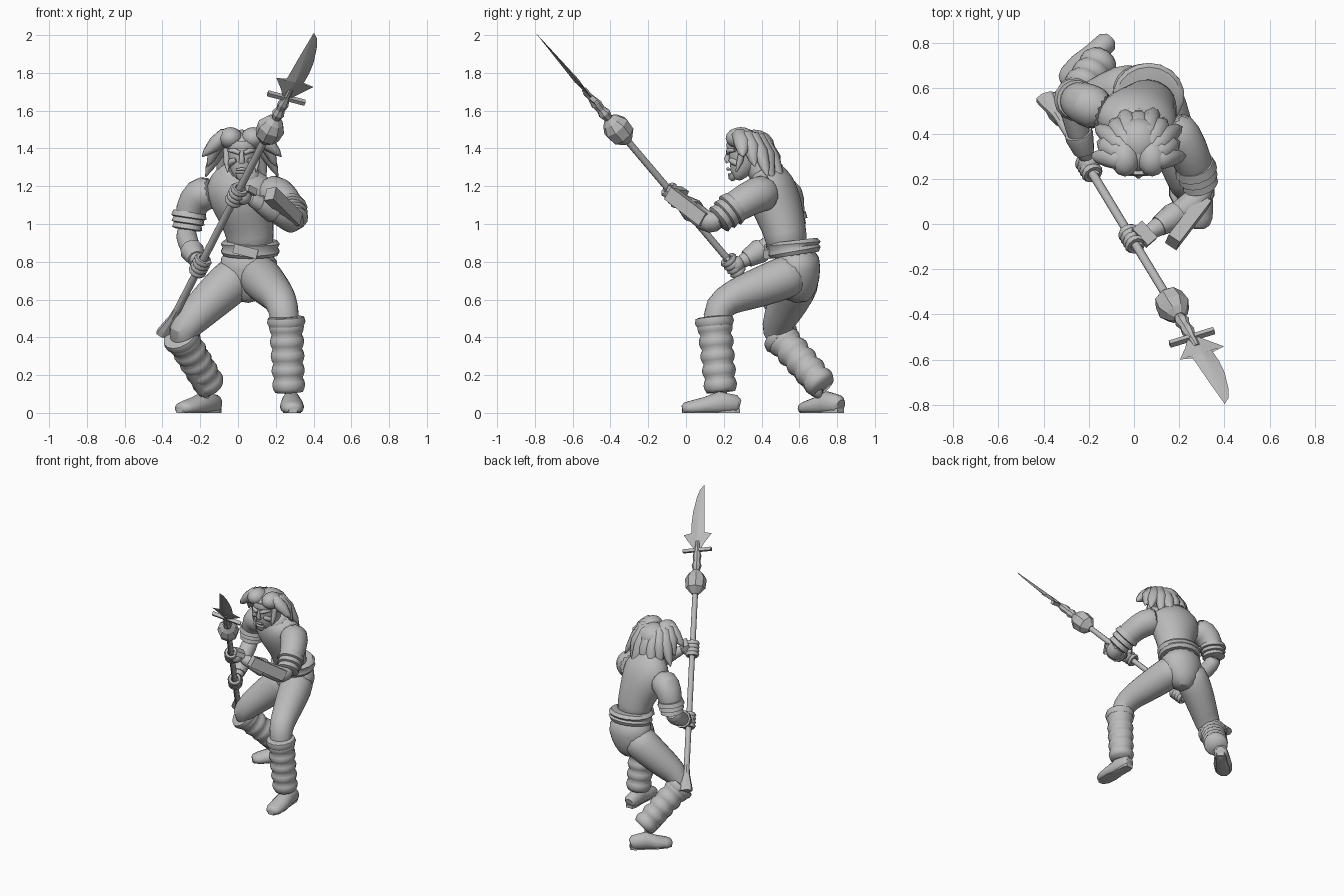
import bpy, bmesh, math
from mathutils import Vector, Matrix

cube = bpy.data.objects.get("Cube")
if cube:
    bpy.data.objects.remove(cube, do_unlink=True)

grey = bpy.data.materials.new("plain_grey")
grey.use_nodes = True
grey.diffuse_color = (0.5, 0.5, 0.5, 1)
grey.node_tree.nodes["Principled BSDF"].inputs["Base Color"].default_value = (0.5, 0.5, 0.5, 1)

X, Y, Z = Vector((1, 0, 0)), Vector((0, 1, 0)), Vector((0, 0, 1))


def finish(name, bm, smooth=True, subdiv=0, angle=50):
    bmesh.ops.recalc_face_normals(bm, faces=bm.faces)
    mesh = bpy.data.meshes.new(name)
    bm.to_mesh(mesh)
    bm.free()
    mesh.materials.append(grey)
    ob = bpy.data.objects.new(name, mesh)
    bpy.context.collection.objects.link(ob)
    if smooth:
        bpy.ops.object.select_all(action='DESELECT')
        ob.select_set(True)
        bpy.context.view_layer.objects.active = ob
        bpy.ops.object.shade_smooth_by_angle(angle=math.radians(angle))
    if subdiv:
        ob.modifiers.new("rounding", 'SUBSURF').levels = subdiv
        ob.modifiers["rounding"].render_levels = subdiv
    return ob


def tube(name, stations, ref=X, sides=12, subdiv=0, smooth=True, ground=False, angle=50):
    """Loft rings (x, y, z, radius along ref[, other radius]) along a path."""
    bm = bmesh.new()
    pts = [Vector(s[:3]) for s in stations]
    rings = []
    for i, s in enumerate(stations):
        t = (pts[min(i + 1, len(pts) - 1)] - pts[max(i - 1, 0)]).normalized()
        n1 = (ref - t * ref.dot(t)).normalized()
        n2 = t.cross(n1)
        ring = []
        for k in range(sides):
            a = 2 * math.pi * (k + 0.5) / sides
            p = pts[i] + n1 * s[3] * math.cos(a) + n2 * s[-1] * math.sin(a)
            if ground:
                p.z = max(p.z, 0)
            ring.append(bm.verts.new(p))
        rings.append(ring)
    for r, q in zip(rings, rings[1:]):
        for k in range(sides):
            bm.faces.new((r[k], r[(k + 1) % sides], q[(k + 1) % sides], q[k]))
    bm.faces.new(rings[0])
    bm.faces.new(rings[-1])
    return finish(name, bm, smooth, subdiv, angle)


def box(name, centre, along, across, size):
    """Box with its length on one axis and its width near another."""
    a = Vector(along).normalized()
    b = (Vector(across) - a * a.dot(Vector(across))).normalized()
    frame = Matrix((a, b, a.cross(b))).transposed().to_4x4()
    bm = bmesh.new()
    bmesh.ops.create_cube(bm, size=1)
    bm.transform(Matrix.Translation(centre) @ frame @ Matrix.Diagonal((*size, 1)))
    return finish(name, bm, False)


def ellipsoid(name, centre, size, seg=12):
    bm = bmesh.new()
    bmesh.ops.create_uvsphere(bm, u_segments=seg, v_segments=8, radius=1)
    bm.transform(Matrix.Translation(centre) @ Matrix.Diagonal((*size, 1)))
    return finish(name, bm, angle=80)


# Torso, hips and belt
twist = Vector((1, -0.22, 0))
tube("torso", [(.07, .54, .84, .125, .11), (.065, .53, .94, .127, .112), (.045, .5, 1.04, .15, .128),
               (.02, .465, 1.14, .185, .14), (0, .445, 1.22, .185, .125), (0, .425, 1.28, .12, .09),
               (.01, .4, 1.31, .06, .055)], twist, 16, 1)
tube("hips", [(.055, .58, .58, .05, .06), (.05, .59, .65, .12, .11), (.055, .59, .76, .17, .13),
              (.065, .575, .87, .145, .13)], X, 16, 1)
tube("belt", [(.065, .575, .835, .145, .13), (.065, .572, .855, .157, .143), (.065, .568, .875, .148, .135),
              (.065, .567, .895, .158, .146), (.065, .565, .912, .142, .13)], X, 18)
box("belt_flap", (.04, .432, .855), (1, -.05, -.25), Z, (.13, .05, .035))
tube("collar", [(.005, .425, 1.265, .115, .1), (.008, .415, 1.285, .105, .09), (.01, .405, 1.3, .085, .07)], twist, 14)

# Neck and head
tube("neck", [(.01, .42, 1.24, .07), (.015, .37, 1.3, .062), (.02, .32, 1.36, .06)])
tube("head", [(.02, .26, 1.235, .025, .022), (.02, .275, 1.262, .05, .045), (.02, .3, 1.31, .07, .077),
              (.02, .31, 1.36, .079, .087), (.02, .315, 1.41, .083, .093), (.02, .32, 1.46, .07, .08),
              (.02, .32, 1.49, .03, .03)], X, 14, 1)
tube("headband", [(.02, .312, 1.4, .088, .098), (.02, .312, 1.412, .092, .102), (.02, .314, 1.428, .087, .097)], X, 16)
tube("nose", [(.02, .23, 1.385, .01, .012), (.02, .215, 1.345, .015, .015), (.02, .225, 1.325, .018, .015)], X, 8)
tube("mouth", [(-.01, .232, 1.288, .005), (.02, .222, 1.292, .009), (.05, .232, 1.288, .005)], Z, 8)
tube("beard", [(.02, .24, 1.27, .035, .02), (.02, .245, 1.245, .03, .022), (.02, .25, 1.228, .01, .01)], X, 8)
for side, s in (("right", -1), ("left", 1)):
    tube(side + "_brow", [(.02 + s * .012, .222, 1.375, .012), (.02 + s * .04, .225, 1.388, .014),
                          (.02 + s * .07, .26, 1.39, .008)], Z, 8)
    tube(side + "_cheek", [(.02 + s * .03, .236, 1.34, .012), (.02 + s * .055, .25, 1.33, .018),
                           (.02 + s * .065, .285, 1.31, .012)], Z, 8)
    tube(side + "_sideburn", [(.02 + s * .08, .3, 1.4, .02), (.02 + s * .08, .285, 1.33, .018),
                              (.02 + s * .075, .265, 1.275, .004)], X, 8)
    ellipsoid(side + "_front_hair", (.02 + s * .06, .29, 1.455), (.065, .08, .058))

# Hair swept out from the parting
ellipsoid("hair_cap", (.02, .36, 1.41), (.105, .11, .09), 16)
locks = 11
for i in range(locks):
    a = math.radians(-14 + 208 * i / (locks - 1))
    c, s = math.cos(a), math.sin(a)
    reach = 1 + .08 * (-1) ** i
    tube(f"hair_lock_{i}", [(.02 + .04 * c, .3 + .03 * s, 1.465, .03),
                            (.02 + .1 * c, .31 + .1 * s, 1.463 - .02 * s, .046, .04),
                            (.02 + .145 * c, .33 + .135 * s, 1.41 - .06 * s, .045, .04),
                            (.02 + .18 * c * reach, .34 + .16 * s * reach, 1.35 - .11 * s * reach, .026, .02),
                            (.02 + .2 * c * reach, .345 + .17 * s * reach, 1.32 - .14 * s * reach, .003)],
         Vector((-s, c, 0.01)), 8, angle=60)

# Legs
tube("left_leg", [(.09, .61, .75, .115), (.12, .52, .715, .12), (.165, .39, .665, .11), (.21, .26, .62, .096),
                  (.24, .165, .565, .085), (.255, .155, .45, .075), (.27, .2, .05, .045)], X, 12, 1)
tube("right_leg", [(.03, .6, .76, .12), (-.05, .585, .68, .125), (-.14, .55, .6, .112), (-.235, .5, .505, .097),
                   (-.3, .475, .43, .085), (-.285, .53, .36, .072), (-.15, .735, .05, .045)], Y, 12, 1)


def leg_wrap(name, top, bottom, r_top, r_bottom, folds=5):
    """Bunched cloth: radius swells once per fold."""
    top, bottom = Vector(top), Vector(bottom)
    st, n = [], folds * 4
    for i in range(n + 1):
        f = i / n
        r = r_top + (r_bottom - r_top) * f + .013 * abs(math.sin(math.pi * folds * f)) - .008
        st.append((*top.lerp(bottom, f), r))
    tube(name, st, X, 14, angle=70)
    d = (top - bottom).normalized()
    tube(name + "_cuff", [(*(top + d * h), r_top + e) for h, e in ((-.03, .004), (-.01, .014), (.015, .008), (.02, -.01))], X, 14)


leg_wrap("left_leg_wrap", (.255, .15, .49), (.27, .185, .11), .09, .083)
leg_wrap("right_leg_wrap", (-.3, .5, .4), (-.145, .725, .14), .088, .08)


def foot(name, heel, toe):
    heel, toe = Vector(heel), Vector(toe)
    prof = [(0, .04, .03, .03), (.06, .045, .05, .047), (.35, .05, .065, .053), (.6, .035, .05, .064),
            (.85, .025, .04, .06), (.96, .022, .032, .045), (1, .02, .018, .025)]
    tube(name, [(*(heel.lerp(toe, f) + Z * z), a, b) for f, z, a, b in prof], Z, 14, ground=True)
    sole = [(0, .02, .035), (.1, .02, .052), (.4, .02, .055), (.62, .02, .068), (.87, .02, .062), (1, .02, .03)]
    tube(name + "_sole", [(*(heel.lerp(toe, f) + Z * .011), a * .8, b) for f, a, b in sole], Z, 4, smooth=False, ground=True)


foot("left_shoe", (.278, .285, 0), (.29, -.02, 0))
foot("right_shoe", (-.105, .82, 0), (-.31, .615, 0))

# Arms with layered sleeves
left_arm = [(.14, .45, 1.17, .1), (.215, .38, 1.16, .103), (.265, .27, 1.1, .092), (.295, .17, 1.02, .07)]
right_arm = [(-.12, .49, 1.17, .1), (-.215, .53, 1.16, .1), (-.255, .55, 1.07, .086), (-.27, .55, .97, .063)]
left_forearm = [(.295, .19, 1.03, .06), (.3, .125, .995, .062), (.22, .06, 1.05, .06), (.11, -.01, 1.11, .044),
                (.05, -.05, 1.14, .035)]
right_forearm = [(-.27, .56, .98, .055), (-.275, .53, .93, .06), (-.255, .43, .88, .056), (-.22, .32, .815, .042),
                 (-.2, .28, .79, .035)]
for side, upper, fore in (("left", left_arm, left_forearm), ("right", right_arm, right_forearm)):
    tube(side + "_sleeve", upper, Y + Z * .3, 14, 1)
    tube(side + "_forearm", fore, Z + Y * .3, 12, 1)
    a, b = Vector(upper[2][:3]), Vector(upper[3][:3])
    for i in range(3):
        p, q = a.lerp(b, .05 + .3 * i), a.lerp(b, .42 + .3 * i)
        r = .086 - .007 * i
        tube(f"{side}_sleeve_fold_{i}", [(*p, r), (*p.lerp(q, .8), r + .009), (*q, r - .012)], Y + Z * .3, 14)
    c, d = Vector(fore[2][:3]), Vector(fore[3][:3])
    tube(side + "_glove_cuff", [(*c.lerp(d, .25), .062), (*c.lerp(d, .4), .064), (*d, .047)], Z + Y * .3, 10)

# Forearm guard and knuckle plate
box("forearm_guard", (.24, .01, 1.09), (.13, .17, -.13), (.6, -.6, .2), (.27, .06, .075))
box("knuckle_plate", (.045, -.045, 1.175), (.7, -.75, .1), (.3, .3, 1), (.1, .035, .06))

# Polearm: everything is placed along one axis
ball = Vector((.17, -.36, 1.5))
axis = Vector((.37, -.61, .72)).normalized()
wide = Vector((.93, .28, -.23))
wide = (wide - axis * wide.dot(axis)).normalized()


def shaft_part(name, rings, sides=8, smooth=False):
    tube(name, [(*(ball + axis * s), *r) for s, *r in rings], wide, sides, smooth=smooth)


shaft_part("shaft", [(-1.45, .02), (.2, .019)], 8, True)
shaft_part("shaft_butt", [(-1.53, .05, .03), (-1.5, .048, .028), (-1.4, .024, .022), (-1.34, .02)])
shaft_part("shaft_knob", [(-.09, .025), (-.045, .068), (.02, .075), (.06, .052), (.085, .025)])
shaft_part("blade_socket", [(.08, .022), (.12, .034), (.15, .024), (.19, .03), (.24, .018), (.3, .014)])
box("cross_guard", ball + axis * .235, wide, axis, (.21, .022, .025))

# Flat blade with two barbs and a raised spine
outline = [(-.02, 0), (-.05, .05), (-.102, .115), (-.052, .1), (-.046, .15), (-.04, .3), (-.03, .475),
           (0, .445), (.022, .39), (.046, .28), (.052, .2), (.048, .1), (.108, .118), (.05, .04), (.02, 0)]
thick = wide.cross(axis)
base = ball + axis * .235
bm = bmesh.new()
edge = [bm.verts.new(base + wide * u + axis * s) for u, s in outline]
for side in (1, -1):
    spine = bm.verts.new(base + axis * .13 + thick * .013 * side)
    for i, v in enumerate(edge):
        bm.faces.new((v, edge[(i + 1) % len(edge)], spine))
finish("blade", bm, False)

# Hands gripping the shaft
turn = axis.to_track_quat('Z', 'Y').to_euler()
for side, s, wrist in (("left", -.49, left_forearm[-1]), ("right", -1.014, right_forearm[-1])):
    grip = ball + axis * s
    palm = grip.lerp(Vector(wrist[:3]), .55)
    ellipsoid(side + "_palm", palm, (.047, .045, .045))
    for i in range(4):
        bpy.ops.mesh.primitive_torus_add(location=grip + axis * (.027 * (i - 1.5)), rotation=turn, major_radius=.034,
                                         minor_radius=.0155, major_segments=12, minor_segments=6)
        finger = bpy.context.object
        finger.name = f"{side}_finger_{i}"
        finger.data.materials.append(grey)
        bpy.ops.object.shade_smooth_by_angle(angle=math.radians(60))
    thumb = grip + axis * .06
    tube(side + "_thumb", [(*palm, .02), (*palm.lerp(thumb, .6), .018), (*(thumb + wide * .025), .01)], X, 8)
